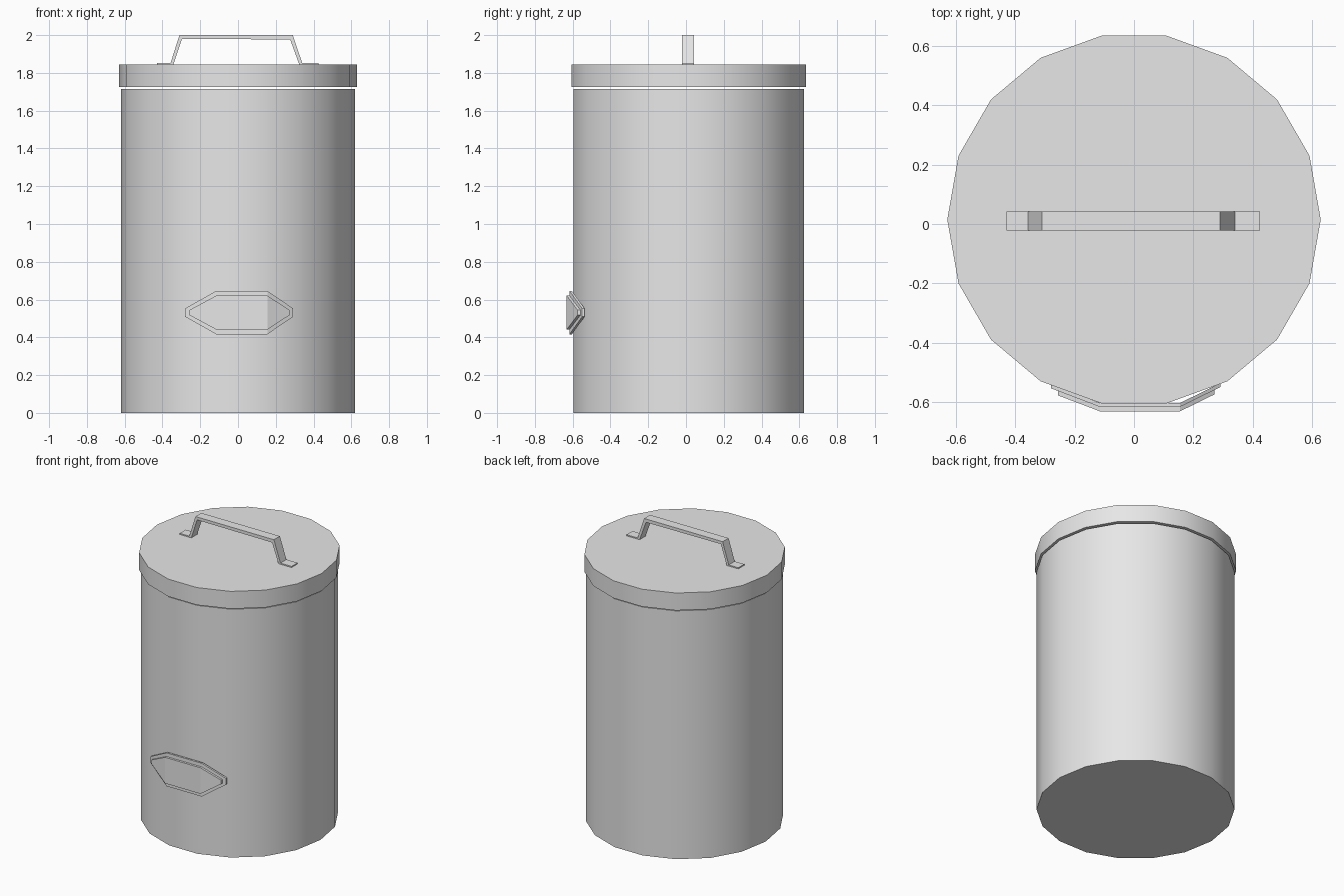
import bpy, bmesh, math

if "Cube" in bpy.data.objects:
    bpy.data.objects.remove(bpy.data.objects["Cube"], do_unlink=True)

grey = bpy.data.materials.new("grey metal")
grey.use_nodes = True
colour = (0.8, 0.8, 0.8, 1)
grey.diffuse_color = colour
grey.node_tree.nodes["Principled BSDF"].inputs["Base Color"].default_value = colour

AXIS_Y = 0.015


def loft(name, back, front, smooth=False):
    """Closed solid between two matching outlines."""
    bm = bmesh.new()
    a = [bm.verts.new(p) for p in back]
    b = [bm.verts.new(p) for p in front]
    n = len(a)
    for i in range(n):
        j = (i + 1) % n
        bm.faces.new((a[i], a[j], b[j], b[i]))
    bm.faces.new(a[::-1])
    bm.faces.new(b)
    bmesh.ops.recalc_face_normals(bm, faces=bm.faces)
    mesh = bpy.data.meshes.new(name)
    bm.to_mesh(mesh)
    bm.free()
    mesh.materials.append(grey)
    obj = bpy.data.objects.new(name, mesh)
    bpy.context.collection.objects.link(obj)
    if smooth:
        bpy.ops.object.select_all(action='DESELECT')
        obj.select_set(True)
        bpy.context.view_layer.objects.active = obj
        bpy.ops.object.shade_smooth_by_angle(angle=math.radians(30))
    return obj


def drum(name, radius, z0, z1, sides=18):
    def ring(z):
        return [(radius * math.cos(math.tau * i / sides),
                 AXIS_Y + radius * math.sin(math.tau * i / sides), z)
                for i in range(sides)]
    loft(name, ring(z0), ring(z1), smooth=True)


# Container and lid, with a thin gap between them
drum("bin_body", 0.62, 0, 1.716)
drum("lid", 0.63, 1.724, 1.844)

# Bent strap handle with flat feet
strap = [(-0.43, 1.843), (-0.43, 1.852), (-0.357, 1.852), (-0.31, 2.0),
         (0.29, 2.0), (0.34, 1.852), (0.425, 1.852), (0.425, 1.843),
         (0.325, 1.843), (0.276, 1.977), (-0.297, 1.98), (-0.342, 1.843)]
loft("lid_handle", [(x, -0.022, z) for x, z in strap],
     [(x, 0.043, z) for x, z in strap])


# Front plates, bent back on both sides to wrap the body
def bent_plate(name, left, right, half_height, tip, y_back, y_front):
    x0, x1, mid = -0.115, 0.155, 0.531

    def y_at(x, y):
        return y + 0.38 * max(0, x0 - x) + 0.49 * max(0, x - x1)

    bm = bmesh.new()
    columns = [(left, tip), (x0, half_height), (x1, half_height), (right, tip)]
    grid = [[[bm.verts.new((x, y_at(x, y), mid + s * h)) for s in (-1, 1)]
             for x, h in columns] for y in (y_back, y_front)]
    back, front = grid
    for i in range(3):
        for g in grid:
            bm.faces.new((g[i][0], g[i + 1][0], g[i + 1][1], g[i][1]))
        for s in (0, 1):
            bm.faces.new((back[i][s], back[i + 1][s], front[i + 1][s], front[i][s]))
    for i in (0, 3):
        bm.faces.new((back[i][0], back[i][1], front[i][1], front[i][0]))
    bmesh.ops.recalc_face_normals(bm, faces=bm.faces)
    mesh = bpy.data.meshes.new(name)
    bm.to_mesh(mesh)
    bm.free()
    mesh.materials.append(grey)
    bpy.context.collection.objects.link(bpy.data.objects.new(name, mesh))


bent_plate("hatch_frame", -0.28, 0.292, 0.115, 0.022, -0.604, -0.617)
bent_plate("hatch_cover", -0.256, 0.272, 0.09, 0.014, -0.615, -0.632)
